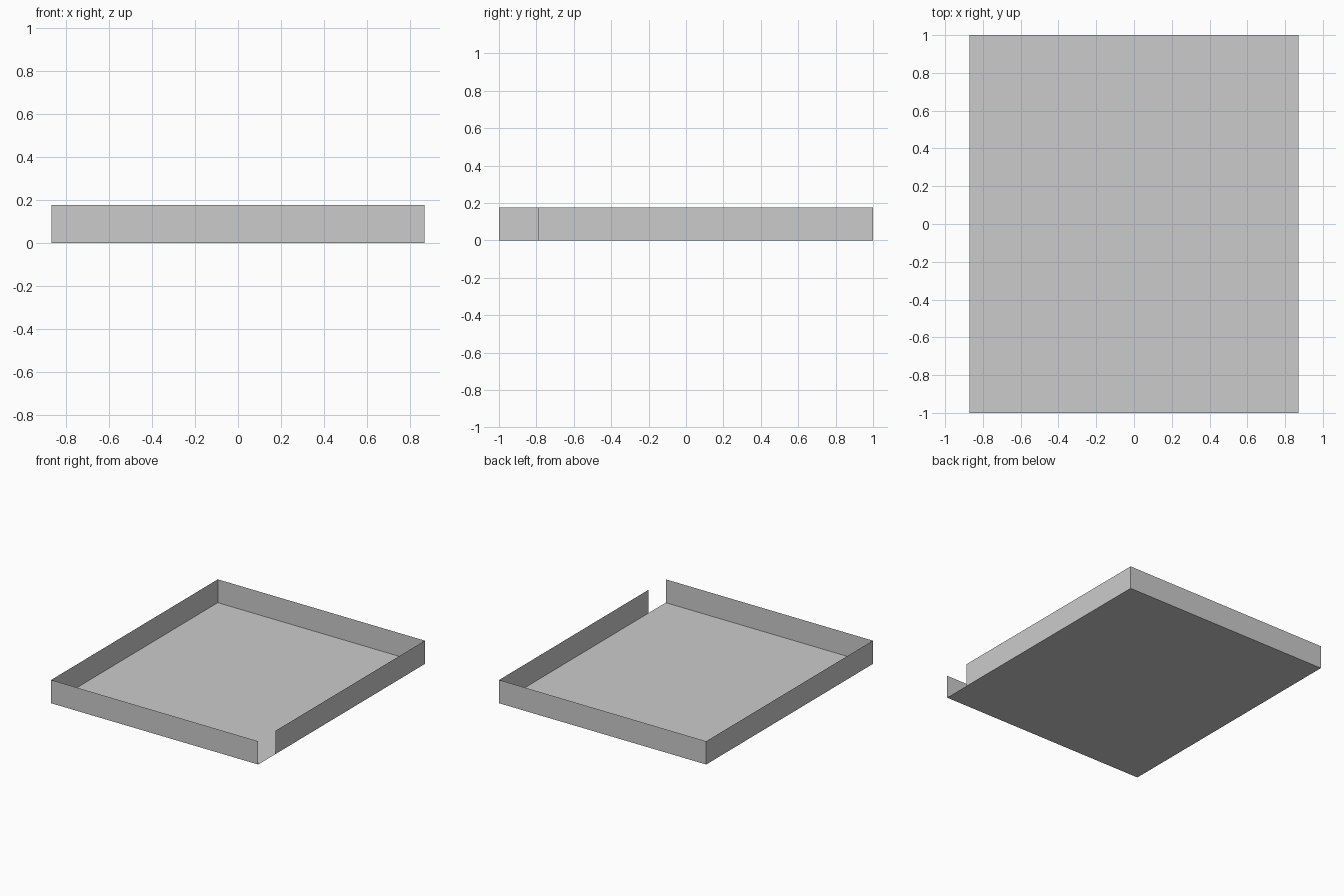
import bpy
import bmesh

if "Cube" in bpy.data.objects:
    bpy.data.objects.remove(bpy.data.objects["Cube"])

HALF_X, HALF_Y, HEIGHT = 0.87, 1.0, 0.177
GAP_Y = -0.79  # the right wall stops here, leaving an opening at the front corner


def new_object(name, bm):
    mesh = bpy.data.meshes.new(name)
    bm.to_mesh(mesh)
    bm.free()
    obj = bpy.data.objects.new(name, mesh)
    bpy.context.collection.objects.link(obj)


def wall(name, start, end):
    """Thin upright sheet: a floor edge extruded upward."""
    bm = bmesh.new()
    edge = bm.edges.new([bm.verts.new((*p, 0)) for p in (start, end)])
    top = bmesh.ops.extrude_edge_only(bm, edges=[edge])["geom"]
    verts = [v for v in top if isinstance(v, bmesh.types.BMVert)]
    bmesh.ops.translate(bm, vec=(0, 0, HEIGHT), verts=verts)
    # face outward, away from the tray centre
    bm.normal_update()
    for f in bm.faces:
        if f.normal.dot(f.calc_center_median()) < 0:
            f.normal_flip()
    new_object(name, bm)


# Floor sheet
bm = bmesh.new()
bmesh.ops.create_grid(bm, x_segments=1, y_segments=1, size=1)
bmesh.ops.scale(bm, vec=(HALF_X, HALF_Y, 1), verts=bm.verts)
new_object("floor", bm)

# Surrounding walls
wall("front_wall", (-HALF_X, -HALF_Y), (HALF_X, -HALF_Y))
wall("left_wall", (-HALF_X, -HALF_Y), (-HALF_X, HALF_Y))
wall("back_wall", (-HALF_X, HALF_Y), (HALF_X, HALF_Y))
wall("right_wall", (HALF_X, GAP_Y), (HALF_X, HALF_Y))
